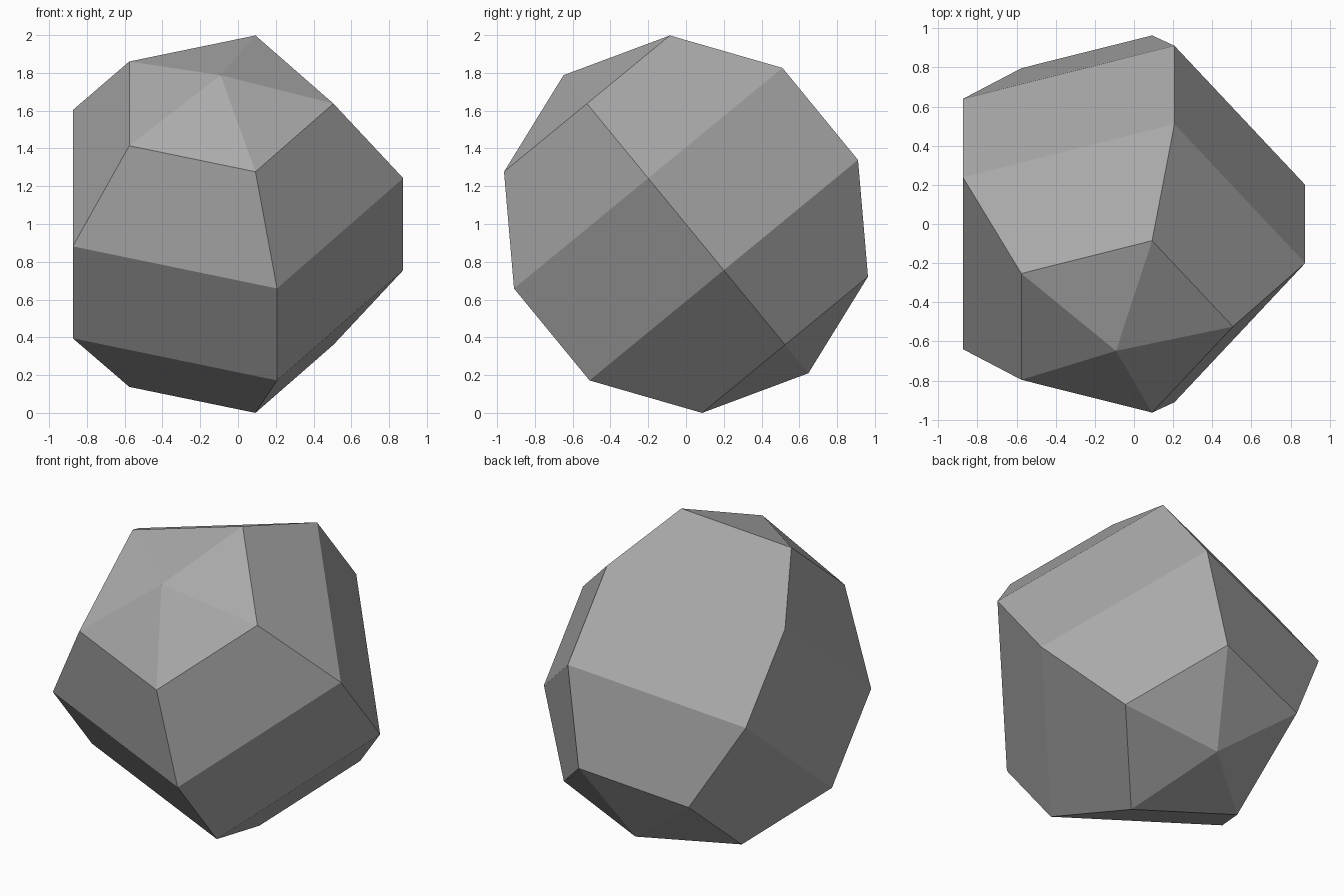
import bpy
import bmesh
import math
from mathutils import Matrix

cube = bpy.data.objects.get("Cube")
if cube:
    bpy.data.objects.remove(cube, do_unlink=True)

SIDES = 5
RADIUS = 0.967               # body radius
CAP_RADIUS = RADIUS * 0.618  # base of the pyramid caps
BODY_H, CAP_H, TIP_H = 0.315, 0.826, 1.021
CENTRE_X = -0.0922           # a pentagon is off-centre inside its bounds
TILT = math.radians(39.4)

# One flat grey
grey = bpy.data.materials.new("stone grey")
grey.use_nodes = True
colour = (0.4, 0.4, 0.4, 1.0)
grey.diffuse_color = colour
grey.node_tree.nodes["Principled BSDF"].inputs["Base Color"].default_value = colour

bm = bmesh.new()


def add_ring(radius, height):
    return [bm.verts.new((radius * math.cos(math.tau * i / SIDES),
                          radius * math.sin(math.tau * i / SIDES), height))
            for i in range(SIDES)]


# Pentagonal rings from the lower cap to the upper cap
profile = [(CAP_RADIUS, -CAP_H), (RADIUS, -BODY_H), (RADIUS, BODY_H), (CAP_RADIUS, CAP_H)]
rings = [add_ring(r, h) for r, h in profile]
low_tip = bm.verts.new((0, 0, -TIP_H))
high_tip = bm.verts.new((0, 0, TIP_H))

for i in range(SIDES):
    j = (i + 1) % SIDES
    # Sloped and straight side panels
    for a, b in zip(rings, rings[1:]):
        bm.faces.new((a[i], a[j], b[j], b[i]))
    # Shallow pyramid caps
    bm.faces.new((rings[0][j], rings[0][i], low_tip))
    bm.faces.new((rings[-1][i], rings[-1][j], high_tip))

# Lean the axis towards the front and rest the lowest corner on the floor
bm.transform(Matrix.Translation((CENTRE_X, 0, 0)) @ Matrix.Rotation(TILT, 4, "X"))
lowest = min(v.co.z for v in bm.verts)
bm.transform(Matrix.Translation((0, 0, -lowest)))
bmesh.ops.recalc_face_normals(bm, faces=bm.faces[:])

mesh = bpy.data.meshes.new("faceted_stone")
bm.to_mesh(mesh)
bm.free()
mesh.materials.append(grey)
stone = bpy.data.objects.new("faceted_stone", mesh)
bpy.context.scene.collection.objects.link(stone)
